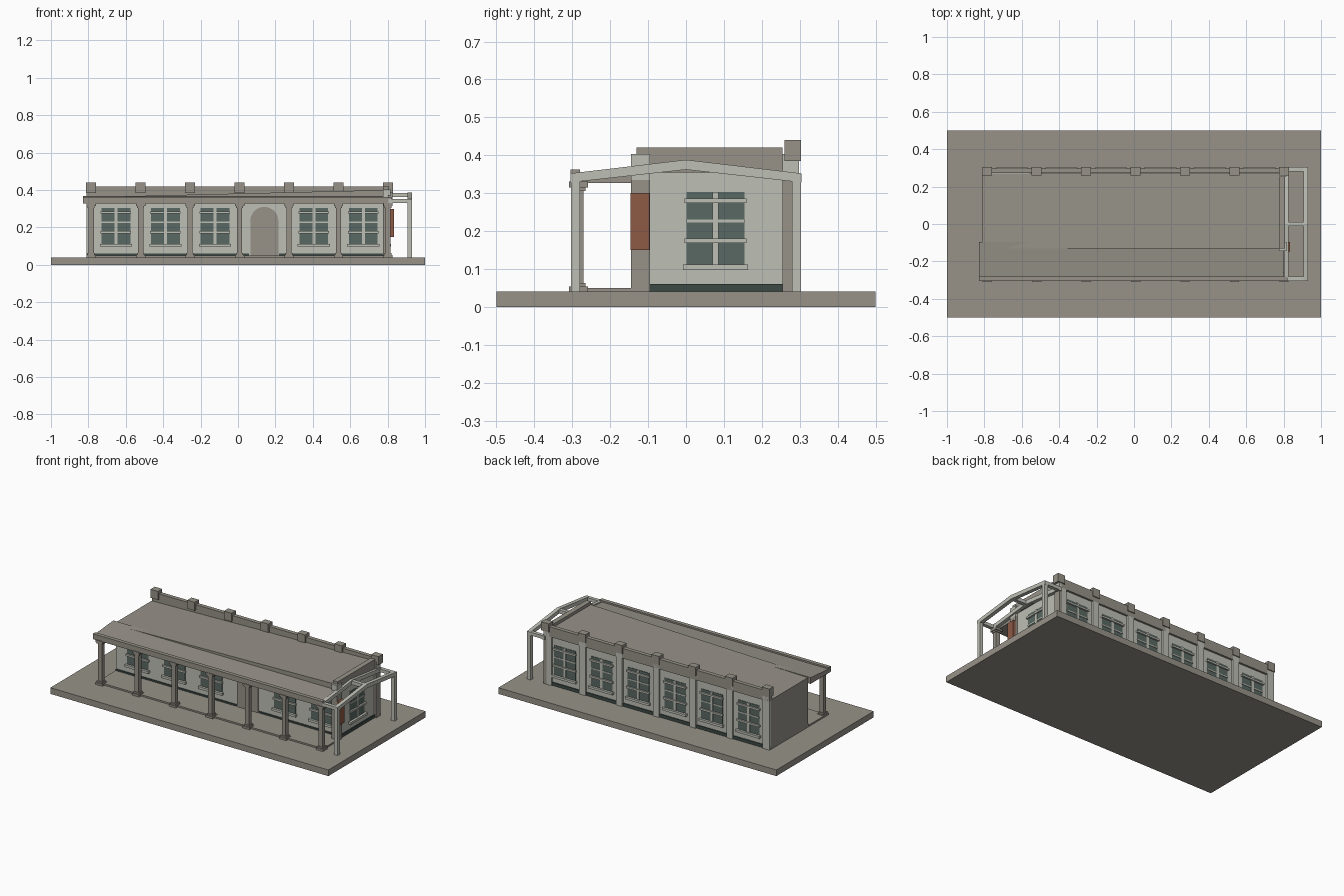
import bpy, bmesh, math
from mathutils import Matrix

if "Cube" in bpy.data.objects:
    bpy.data.objects.remove(bpy.data.objects["Cube"])


def material(name, rgb):
    m = bpy.data.materials.new(name)
    m.diffuse_color = (*rgb, 1)
    m.use_nodes = True
    m.node_tree.nodes["Principled BSDF"].inputs["Base Color"].default_value = m.diffuse_color
    return m


WALL = material("pale plaster", (0.51, 0.52, 0.46))
STONE = material("warm grey stone", (0.31, 0.29, 0.25))
GLASS = material("green grey glass", (0.10, 0.14, 0.125))
PLINTH = material("dark green plinth", (0.045, 0.068, 0.06))
SIGN = material("rust brown", (0.27, 0.10, 0.06))


def finish(name, bm, *mats):
    bmesh.ops.recalc_face_normals(bm, faces=bm.faces)
    me = bpy.data.meshes.new(name)
    bm.to_mesh(me)
    bm.free()
    for m in mats:
        me.materials.append(m)
    ob = bpy.data.objects.new(name, me)
    bpy.context.collection.objects.link(ob)
    return ob


def add_box(bm, x0, x1, y0, y1, z0, z1, mat=0):
    m = (Matrix.Translation(((x0 + x1) / 2, (y0 + y1) / 2, (z0 + z1) / 2))
         @ Matrix.Diagonal((x1 - x0, y1 - y0, z1 - z0, 1)))
    vs = bmesh.ops.create_cube(bm, size=1, matrix=m)["verts"]
    for f in {f for v in vs for f in v.link_faces}:
        f.material_index = mat


def boxes(name, mat, *dims):
    bm = bmesh.new()
    for d in dims:
        add_box(bm, *d)
    return finish(name, bm, mat)


def prism(name, mat, profile, axis, a, b):
    """Extrude a 2D profile: (x, z) along y, or (y, z) along x."""
    bm = bmesh.new()
    put = (lambda p, t: (t, p[0], p[1])) if axis == "x" else (lambda p, t: (p[0], t, p[1]))
    face = bm.faces.new([bm.verts.new(put(p, a)) for p in profile])
    new = bmesh.ops.extrude_face_region(bm, geom=[face])["geom"]
    shift = (b - a, 0, 0) if axis == "x" else (0, b - a, 0)
    bmesh.ops.translate(bm, vec=shift, verts=[v for v in new if isinstance(v, bmesh.types.BMVert)])
    return finish(name, bm, mat)


G = 0.04                                  # top of the ground slab
FRONT, BACK, LEFT, RIGHT = -0.095, 0.285, -0.81, 0.80
BAYS = [-0.785 + 0.2645 * i for i in range(7)]

# ground slab and porch floor
boxes("ground_slab", STONE, (-1, 1, -0.5, 0.5, 0, G))
boxes("porch_floor", STONE, (LEFT, 0.815, -0.29, FRONT, G, 0.05))

# main walls, with the blank left end in stone
walls = boxes("walls", WALL, (LEFT, RIGHT, FRONT, BACK, G, 0.36))
walls.data.materials.append(STONE)
for p in walls.data.polygons:
    if p.normal.x < -0.9:
        p.material_index = 1

# plinth strips, broken at the door
boxes("plinth", PLINTH,
      (LEFT, 0.06, FRONT - 0.006, FRONT, G, 0.06),
      (0.22, RIGHT, FRONT - 0.006, FRONT, G, 0.06),
      (LEFT, RIGHT, BACK, BACK + 0.006, G, 0.06),
      (RIGHT, RIGHT + 0.006, FRONT, 0.255, G, 0.06))

# main roof falling gently to the left
prism("main_roof", STONE, [(LEFT, 0.345), (0.775, 0.345), (0.775, 0.40), (LEFT, 0.362)],
      "y", -0.13, 0.27)

# parapets on the back and right edges
boxes("back_parapet", STONE, (LEFT, 0.80, 0.272, 0.298, 0.355, 0.42))
boxes("side_parapet", STONE, (0.775, 0.808, -0.13, 0.255, 0.355, 0.42))

# back piers with stone caps
boxes("back_piers", WALL, *[(x - 0.022, x + 0.022, BACK - 0.01, 0.298, G, 0.385) for x in BAYS[1:-1]],
      (LEFT, -0.76, BACK - 0.01, 0.298, G, 0.385), (0.76, 0.795, BACK - 0.01, 0.298, G, 0.385))
boxes("pier_caps", STONE, *[(x - 0.027, x + 0.027, 0.26, 0.304, 0.385, 0.44) for x in BAYS])

# right corner piers, stone below and pale at the top
for name, x0, y0, y1 in (("front_corner_pier", 0.775, -0.145, -0.095),
                         ("back_corner_pier", 0.775, 0.255, 0.298)):
    boxes(name, STONE, (x0, 0.815, y0, y1, G, 0.335))
    boxes(name + "_top", WALL, (x0, 0.815, y0, y1, 0.335, 0.403))

# hanging sign on the front corner pier
boxes("sign_board", SIGN, (0.815, 0.833, -0.146, -0.096, 0.15, 0.30))

# porch roof with front beam
prism("porch_roof", STONE, [(-0.285, 0.327), (FRONT, 0.327), (FRONT, 0.368), (-0.285, 0.352)],
      "x", -0.83, 0.80)
boxes("porch_beam", STONE, (-0.83, 0.82, -0.305, -0.28, 0.327, 0.362))

# porch columns with bases and capitals
bm = bmesh.new()
for x in BAYS:
    add_box(bm, x - 0.014, x + 0.014, -0.298, -0.270, G, 0.33)
    for z0, z1, r in ((G, 0.053, 0.025), (0.053, 0.063, 0.019),
                      (0.305, 0.315, 0.019), (0.315, 0.33, 0.025)):
        add_box(bm, x - r, x + r, -0.284 - r, -0.284 + r, z0, z1)
finish("porch_columns", bm, STONE)

# one window: glass panes, glazing bars and sill, facing -y
bm = bmesh.new()
for s in (-1, 1):
    x0, x1 = sorted((s * 0.008, s * 0.077))
    for z0, z1 in ((0.112, 0.170), (0.178, 0.223), (0.231, 0.276), (0.284, 0.303)):
        add_box(bm, x0, x1, -0.003, 0.001, z0, z1, 1)
add_box(bm, -0.008, 0.008, -0.007, 0, 0.11, 0.303)
for z in (0.174, 0.280):
    add_box(bm, -0.082, 0.082, -0.013, 0, z - 0.006, z + 0.006)
add_box(bm, -0.077, 0.077, -0.006, 0, 0.223, 0.231)
add_box(bm, -0.086, 0.086, -0.018, 0, 0.097, 0.112)
window = finish("window", bm, WALL, GLASS)
DOOR_BAY = 3
mids = [(a + b) / 2 for a, b in zip(BAYS, BAYS[1:])]
places = [(x, FRONT, 0) for i, x in enumerate(mids) if i != DOOR_BAY]
places += [(x, BACK, math.pi) for x in mids] + [(0.078, None, math.pi / 2)]
for i, (a, y, turn) in enumerate(places):
    ob = window if i == 0 else bpy.data.objects.new("window", window.data)
    if i:
        bpy.context.collection.objects.link(ob)
    ob.location = (a, y, 0) if y is not None else (RIGHT, a, 0)
    ob.rotation_euler.z = turn

# arched door with a raised centre strip
dx, r = mids[DOOR_BAY], 0.075
arch = [(dx - r, 0.045), (dx + r, 0.045)]
arch += [(dx + r * math.cos(math.pi * i / 16), 0.235 + r * math.sin(math.pi * i / 16)) for i in range(17)]
prism("arched_door", STONE, arch, "y", FRONT - 0.008, FRONT)
boxes("door_strip", STONE, (dx - 0.008, dx + 0.008, FRONT - 0.016, FRONT, 0.045, 0.29))

# side pergola: gabled rails, cross rails and two legs
gable = [(-0.305, 0.328), (0, 0.362), (0.305, 0.328), (0.305, 0.352), (0, 0.388), (-0.305, 0.352)]
prism("pergola_outer_rail", WALL, gable, "x", 0.905, 0.93)
prism("pergola_inner_rail", WALL, gable, "x", 0.803, 0.825)
boxes("pergola_cross_rails", WALL,
      (0.81, 0.92, -0.305, -0.282, 0.331, 0.352),
      (0.81, 0.92, 0.282, 0.305, 0.331, 0.352),
      (0.81, 0.92, -0.012, 0.012, 0.362, 0.385))
boxes("pergola_legs", WALL, *[(0.905, 0.93, y - 0.012, y + 0.012, G, 0.345) for y in (-0.292, 0.292)])
